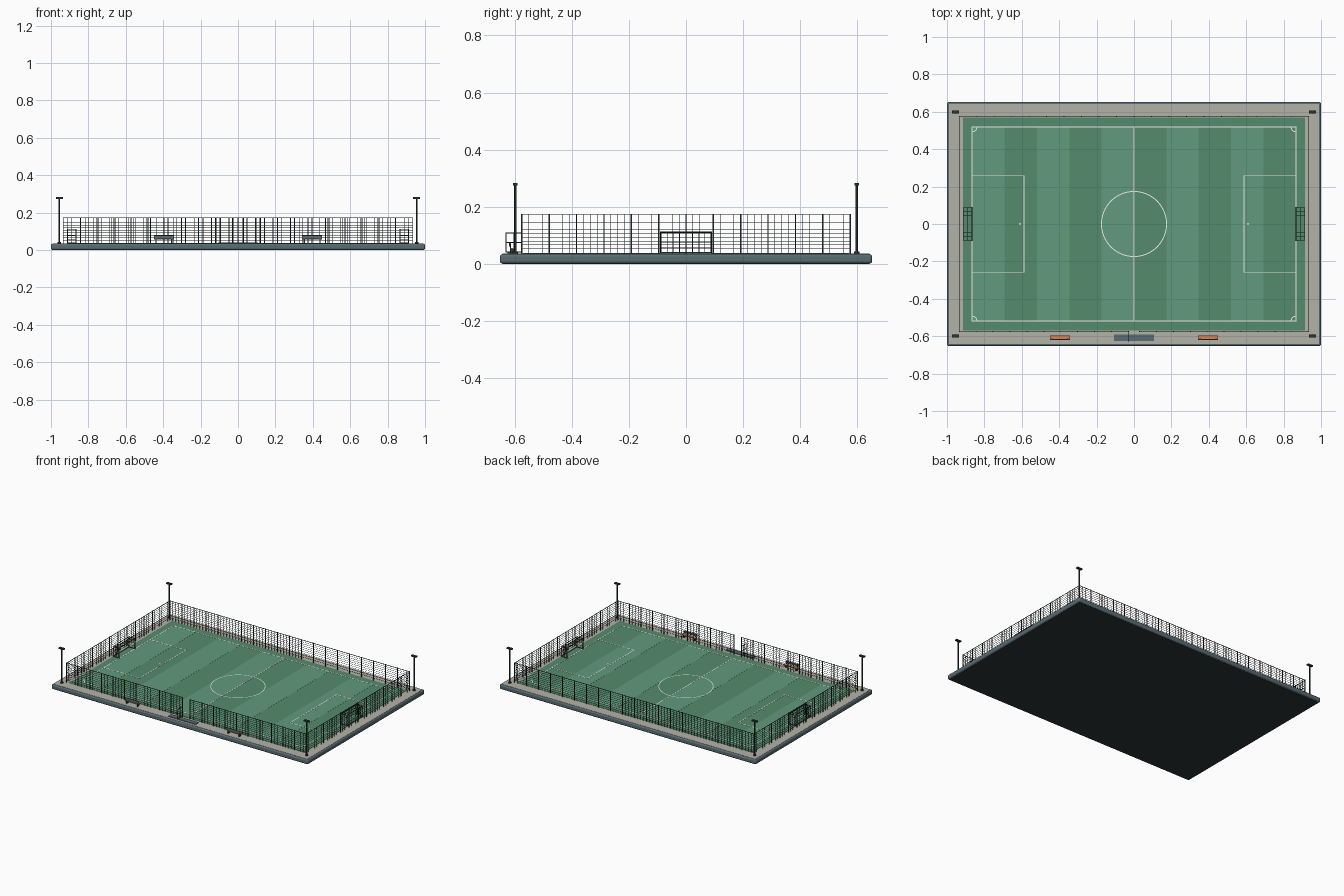
import bpy, bmesh, math
from mathutils import Matrix, Vector

if "Cube" in bpy.data.objects:
    bpy.data.objects.remove(bpy.data.objects["Cube"])


def mat(name, rgb):
    m = bpy.data.materials.new(name)
    m.diffuse_color = (*rgb, 1)
    m.use_nodes = True
    m.node_tree.nodes["Principled BSDF"].inputs["Base Color"].default_value = m.diffuse_color
    return m


SLATE = mat("slate", (0.10, 0.15, 0.17))
DARK = mat("dark_metal", (0.025, 0.035, 0.037))
PAVE = mat("paving", (0.45, 0.45, 0.39))
GRASS_A = mat("grass_dark", (0.09, 0.26, 0.15))
GRASS_B = mat("grass_light", (0.12, 0.32, 0.20))
WHITE = mat("line_paint", (0.85, 0.88, 0.82))
ORANGE = mat("orange_seat", (0.75, 0.22, 0.08))


def box(bm, x0, x1, y0, y1, z0, z1):
    c = Vector(((x0 + x1) / 2, (y0 + y1) / 2, (z0 + z1) / 2))
    s = Matrix.Diagonal((abs(x1 - x0), abs(y1 - y0), abs(z1 - z0), 1))
    bmesh.ops.create_cube(bm, size=1, matrix=Matrix.Translation(c) @ s)


def bar(bm, a, b, w):
    """Square bar of width w along one axis from a to b."""
    h = w / 2
    lo = [min(p, q) - h for p, q in zip(a, b)]
    hi = [max(p, q) + h for p, q in zip(a, b)]
    box(bm, lo[0], hi[0], lo[1], hi[1], lo[2], hi[2])


def cyl(bm, x, y, z0, z1, r, n=12):
    bmesh.ops.create_cone(bm, cap_ends=True, segments=n, radius1=r, radius2=r,
                          depth=z1 - z0, matrix=Matrix.Translation((x, y, (z0 + z1) / 2)))


def arc(bm, cx, cy, r, a0, a1, z, w, n):
    """Flat painted arc."""
    pairs = []
    for i in range(n + 1):
        a = a0 + (a1 - a0) * i / n
        pairs.append([bm.verts.new((cx + q * math.cos(a), cy + q * math.sin(a), z))
                      for q in (r - w / 2, r + w / 2)])
    for p, q in zip(pairs, pairs[1:]):
        bm.faces.new((p[0], p[1], q[1], q[0]))


def make(name, build, material, bevel=0, smooth=False):
    bm = bmesh.new()
    build(bm)
    me = bpy.data.meshes.new(name)
    bm.to_mesh(me)
    bm.free()
    me.materials.append(material)
    ob = bpy.data.objects.new(name, me)
    bpy.context.collection.objects.link(ob)
    if bevel:
        md = ob.modifiers.new("bevel", 'BEVEL')
        md.width, md.segments = bevel, 3
    if smooth:
        bpy.context.view_layer.objects.active = ob
        ob.select_set(True)
        bpy.ops.object.shade_smooth_by_angle()
        ob.select_set(False)
    return ob


# Ground slab, dark underside, paving and grass
make("base_slab", lambda b: box(b, -1, 1, -0.652, 0.652, 0.001, 0.034), SLATE, 0.009, True)
make("base_underside", lambda b: box(b, -0.99, 0.99, -0.642, 0.642, 0, 0.003), DARK)
make("paving", lambda b: box(b, -0.99, 0.99, -0.642, 0.642, 0.03, 0.0355), PAVE)
make("pitch", lambda b: box(b, -0.915, 0.915, -0.57, 0.57, 0.03, 0.0375), GRASS_A)

# Light mowing stripes
PX, PY, W = 0.865, 0.518, 0.173


def stripes(b):
    for i in range(0, 10, 2):
        box(b, -PX + i * W, -PX + (i + 1) * W, -PY, PY, 0.036, 0.038)


make("light_stripes", stripes, GRASS_B)


# Painted lines
def lines(b):
    z, w = 0.0385, 0.005

    def seg(x0, y0, x1, y1):
        box(b, min(x0, x1) - w / 2, max(x0, x1) + w / 2,
            min(y0, y1) - w / 2, max(y0, y1) + w / 2, 0.0375, z)
    seg(0, -PY, 0, PY)
    arc(b, 0, 0, 0.174, 0, 2 * math.pi, z, w, 64)
    for s in (-1, 1):
        seg(-PX, s * PY, PX, s * PY)
        seg(s * PX, -PY, s * PX, PY)
        seg(s * 0.587, -0.258, s * 0.587, 0.258)
        cyl(b, s * 0.61, 0, 0.0375, z, 0.005)
        for t in (-1, 1):
            seg(s * PX, t * 0.258, s * 0.587, t * 0.258)
            a = math.atan2(-t, -s)
            arc(b, s * PX, t * PY, 0.025, a - math.pi / 4, a + math.pi / 4, z, w, 8)


make("pitch_lines", lines, WHITE)

# Fence with posts, rails and wire mesh, open at the front gate
FX, FY, Z0, Z1, GATE = 0.934, 0.575, 0.036, 0.173, 0.03


def run(posts, wires, p, q, n, end_posts=True):
    p, q = Vector(p), Vector(q)
    up0, up1 = Vector((0, 0, Z0)), Vector((0, 0, Z1))
    for i in range(n + 1):
        c = p.lerp(q, i / n)
        bar(posts, c + up0, c + up1, 0.0045)
        for k in (1, 2, 3):
            if i < n:
                d = p.lerp(q, (i + k / 4) / n)
                bar(wires, d + up0, d + up1, 0.0014)
    for k in range(1, 11):
        h = Vector((0, 0, 0.04 + 0.0132 * k))
        bar(wires, p + h, q + h, 0.003 if k == 10 else 0.0014)


posts, wires = bmesh.new(), bmesh.new()
run(posts, wires, (-FX, FY, 0), (FX, FY, 0), 20)
for s in (-1, 1):
    run(posts, wires, (s * FX, -FY, 0), (s * FX, FY, 0), 12)
    run(posts, wires, (s * FX, -FY, 0), (s * GATE, -FY, 0), 10)
for name, src in (("fence_posts", posts), ("fence_mesh", wires)):
    me = bpy.data.meshes.new(name)
    src.to_mesh(me)
    src.free()
    me.materials.append(DARK)
    bpy.context.collection.objects.link(bpy.data.objects.new(name, me))


# Open gate leaf swung outwards
def gate(b):
    x, y0, y1, lo, hi = -GATE, -0.63, -FY, 0.041, 0.108
    for z in (lo, 0.075, hi):
        bar(b, (x, y0, z), (x, y1, z), 0.003)
    for y in (y0, (y0 + y1) / 2, y1):
        bar(b, (x, y, lo), (x, y, hi), 0.003)


make("gate_leaf", gate, DARK)
make("entrance_mat", lambda b: box(b, -0.107, 0.107, -0.625, -0.592, 0.035, 0.04), SLATE)


# Goals: frame and net
def goal_frame(b):
    for s in (-1, 1):
        f, k = s * PX, s * 0.912
        bar(b, (f, -0.088, 0.111), (f, 0.088, 0.111), 0.005)
        bar(b, (k, -0.088, 0.04), (k, 0.088, 0.04), 0.003)
        bar(b, (k, -0.088, 0.111), (k, 0.088, 0.111), 0.003)
        for y in (-0.088, 0.088):
            bar(b, (f, y, 0.037), (f, y, 0.111), 0.005)
            bar(b, (k, y, 0.037), (k, y, 0.111), 0.003)
            for z in (0.04, 0.111):
                bar(b, (f, y, z), (k, y, z), 0.003)


def goal_net(b):
    w = 0.0014
    for s in (-1, 1):
        f, k = s * PX, s * 0.912
        for i in range(1, 8):
            y = -0.088 + 0.022 * i
            bar(b, (k, y, 0.04), (k, y, 0.111), w)
            bar(b, (f, y, 0.111), (k, y, 0.111), w)
        for z in (0.058, 0.076, 0.094):
            bar(b, (k, -0.088, z), (k, 0.088, z), w)
            for y in (-0.088, 0.088):
                bar(b, (f, y, z), (k, y, z), w)
        m = (f + k) / 2
        bar(b, (m, -0.088, 0.111), (m, 0.088, 0.111), w)
        for y in (-0.088, 0.088):
            bar(b, (m, y, 0.04), (m, y, 0.111), w)


make("goal_frames", goal_frame, DARK)
make("goal_nets", goal_net, DARK)

# Team benches facing the pitch
for s, side in ((-1, "left"), (1, "right")):
    c = s * 0.396
    make(side + "_bench_seat", lambda b: box(b, c - .053, c + .053, -.615, -.597, .051, .056), ORANGE)
    make(side + "_bench_back", lambda b: box(b, c - .053, c + .053, -.62, -.616, .060, .077), SLATE)

    def legs(b):
        for x in (c - 0.042, c + 0.042):
            box(b, x - .003, x + .003, -.614, -.599, .035, .051)
            box(b, x - .003, x + .003, -.617, -.613, .035, .074)
    make(side + "_bench_legs", legs, DARK)


# Corner floodlight masts
def masts(b):
    for x in (-0.955, 0.955):
        for y in (-0.598, 0.598):
            cyl(b, x, y, 0.035, 0.043, 0.009)
            cyl(b, x, y, 0.04, 0.277, 0.004)
            box(b, x - 0.019, x + 0.019, y - 0.008, y + 0.008, 0.274, 0.283)


make("floodlight_masts", masts, DARK, smooth=True)
